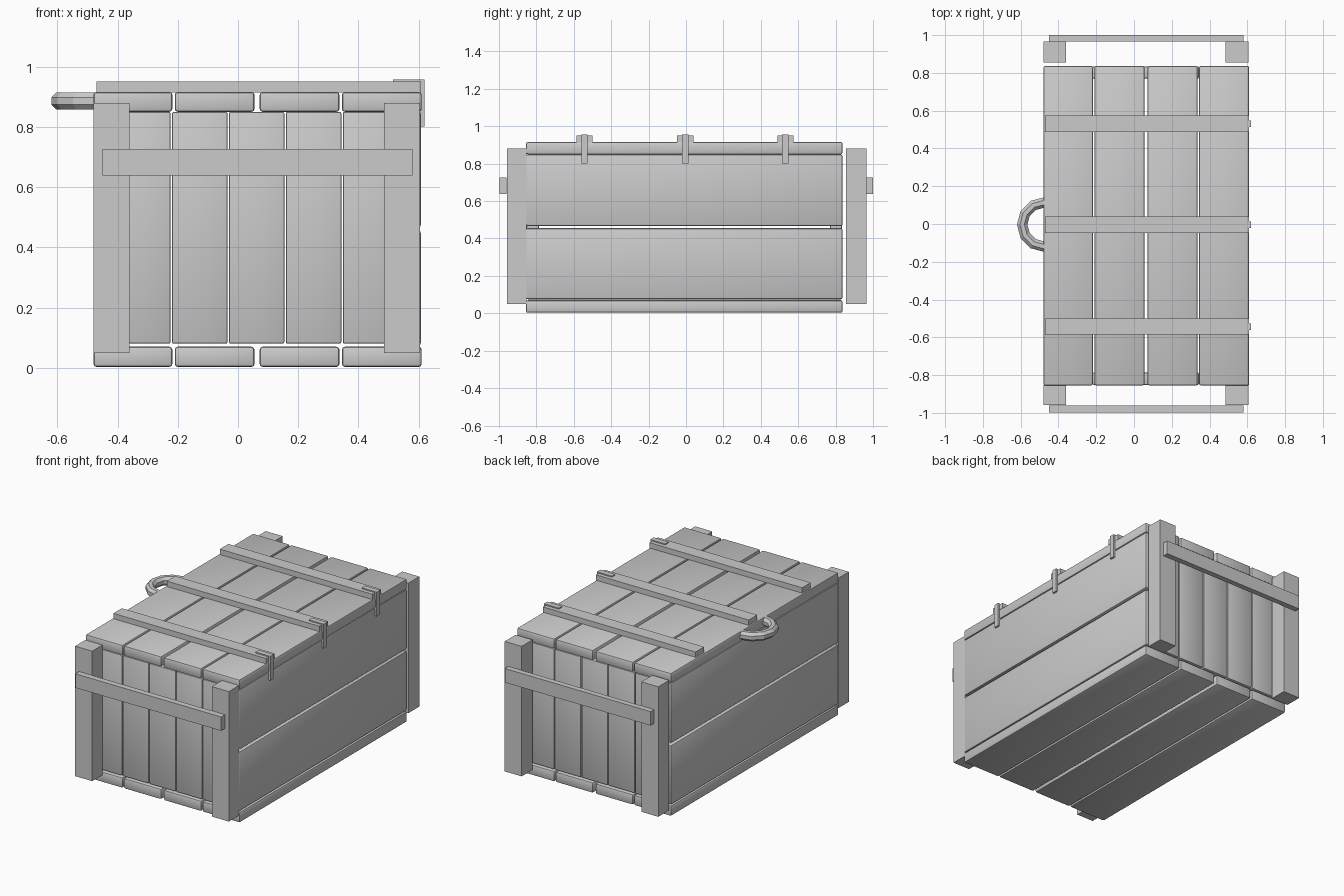
import bpy, bmesh, math
from mathutils import Vector

if "Cube" in bpy.data.objects:
    bpy.data.objects.remove(bpy.data.objects["Cube"])


def box(name, x, y, z, bevel=0.0):
    """Box from (min, max) ranges, with optionally rounded edges."""
    bm = bmesh.new()
    bmesh.ops.create_cube(bm, size=1)
    for v in bm.verts:
        v.co = Vector([(r[0] + r[1]) / 2 + c * (r[1] - r[0]) for c, r in zip(v.co, (x, y, z))])
    if bevel:
        bmesh.ops.bevel(bm, geom=bm.edges[:], offset=bevel, segments=2,
                        profile=0.5, affect='EDGES')
    return finish(name, bm, bevel > 0)


def finish(name, bm, smooth=False):
    bmesh.ops.recalc_face_normals(bm, faces=bm.faces[:])
    me = bpy.data.meshes.new(name)
    bm.to_mesh(me)
    bm.free()
    ob = bpy.data.objects.new(name, me)
    bpy.context.collection.objects.link(ob)
    if smooth:
        bpy.ops.object.select_all(action='DESELECT')
        ob.select_set(True)
        bpy.context.view_layer.objects.active = ob
        bpy.ops.object.shade_smooth_by_angle(angle=math.radians(40))
    return ob


LENGTH = (-0.855, 0.837)
BEVEL = 0.01

# Lid and floor planks
for i, x in enumerate([(-0.48, -0.218), (-0.21, 0.055), (0.072, 0.337), (0.345, 0.61)]):
    box(f"floor_plank_{i}", x, LENGTH, (0.003, 0.07), BEVEL)
    box(f"lid_plank_{i}", x, LENGTH, (0.85, 0.916), BEVEL)

# Side planks
for side, x in (("left", (-0.48, -0.415)), ("right", (0.543, 0.608))):
    for i, z in enumerate([(0.075, 0.455), (0.467, 0.85)]):
        box(f"{side}_plank_{i}", x, LENGTH, z, BEVEL)

# End planks, corner posts and end battens
ends = (("front", (-0.852, -0.787), (-0.957, -0.853), (-0.998, -0.96)),
        ("back", (0.77, 0.834), (0.855, 0.965), (0.965, 1.0)))
for end, plank_y, post_y, batten_y in ends:
    for i in range(5):
        x0 = -0.408 + i * 0.189
        box(f"{end}_plank_{i}", (x0, x0 + 0.184), plank_y, (0.08, 0.85), 0.006)
    for side, x in (("left", (-0.48, -0.36)), ("right", (0.485, 0.605))):
        box(f"{end}_{side}_post", x, post_y, (0.05, 0.88))
    box(f"{end}_batten", (-0.45, 0.58), batten_y, (0.638, 0.727))

# Lid battens with bent hinge straps
for i, y in enumerate([-0.543, -0.004, 0.531]):
    box(f"lid_batten_{i}", (-0.47, 0.608), (y - 0.043, y + 0.043), (0.914, 0.95))
    profile = [(0.515, 0.946), (0.515, 0.957), (0.62, 0.957),
               (0.62, 0.802), (0.606, 0.802), (0.606, 0.946)]
    bm = bmesh.new()
    face = bm.faces.new([bm.verts.new((px, y - 0.017, pz)) for px, pz in profile])
    ext = bmesh.ops.extrude_face_region(bm, geom=[face], use_keep_orig=True)
    for v in ext["geom"]:
        if isinstance(v, bmesh.types.BMVert):
            v.co.y += 0.034
    finish(f"hinge_strap_{i}", bm)

# Half-ring handle on the left edge of the lid
bm = bmesh.new()
rings = []
for i in range(7):
    a = math.radians(90 + 30 * i)
    ring = []
    for j in range(8):
        b = math.radians(22.5 + 45 * j)
        r = 0.117 + 0.03 * math.cos(b)
        ring.append(bm.verts.new((-0.475 + r * math.cos(a), -0.003 + r * math.sin(a),
                                  0.886 + 0.03 * math.sin(b))))
    rings.append(ring)
for r0, r1 in zip(rings, rings[1:]):
    for j in range(8):
        k = (j + 1) % 8
        bm.faces.new((r0[j], r0[k], r1[k], r1[j]))
bm.faces.new(rings[0])
bm.faces.new(rings[-1])
finish("handle", bm)
